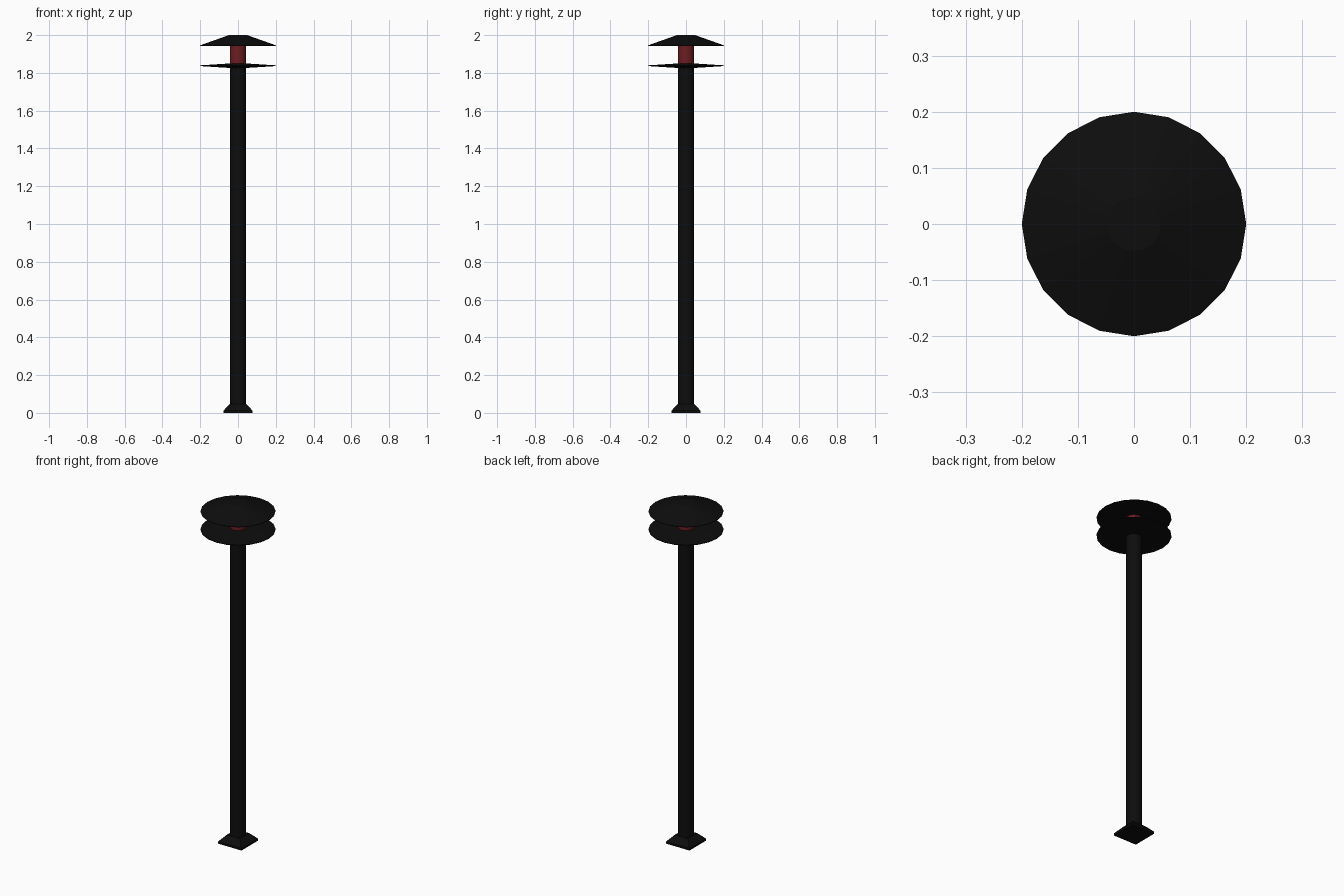
import bpy, bmesh, math

if "Cube" in bpy.data.objects:
    bpy.data.objects.remove(bpy.data.objects["Cube"])


def material(name, rgb):
    m = bpy.data.materials.new(name)
    m.diffuse_color = (*rgb, 1)
    m.use_nodes = True
    m.node_tree.nodes["Principled BSDF"].inputs["Base Color"].default_value = m.diffuse_color
    return m


BLACK = material("black_metal", (0.004, 0.004, 0.004))
RED = material("red_lens", (0.15, 0.012, 0.015))


def lathe(name, profile, mat, sides=20, turn=0.0, smooth=False):
    """Stack rings of (radius, z), skin them and close both ends."""
    bm = bmesh.new()
    rings = []
    for r, z in profile:
        rings.append([bm.verts.new((r * math.cos(turn + 2 * math.pi * i / sides),
                                    r * math.sin(turn + 2 * math.pi * i / sides), z))
                      for i in range(sides)])
    for a, b in zip(rings, rings[1:]):
        for i in range(sides):
            j = (i + 1) % sides
            bm.faces.new((a[i], a[j], b[j], b[i]))
    bm.faces.new(rings[0][::-1])
    bm.faces.new(rings[-1])
    me = bpy.data.meshes.new(name)
    bm.to_mesh(me)
    bm.free()
    me.materials.append(mat)
    ob = bpy.data.objects.new(name, me)
    bpy.context.collection.objects.link(ob)
    if smooth:
        bpy.ops.object.select_all(action='DESELECT')
        ob.select_set(True)
        bpy.context.view_layer.objects.active = ob
        bpy.ops.object.shade_smooth_by_angle(angle=math.radians(30))
    return ob


# Square foot with sloped shoulders
D = math.sqrt(2)
lathe("foot", [(0.076 * D, 0), (0.076 * D, 0.013), (0.043 * D, 0.048)],
      BLACK, sides=4, turn=math.pi / 4)
# Post
lathe("post", [(0.043, 0.04), (0.043, 1.845)], BLACK, smooth=True)
# Thin lower reflector disc, tapering to its rim
lathe("lower_disc", [(0.043, 1.826), (0.2, 1.836), (0.2, 1.840), (0.043, 1.850)], BLACK)
# Red lamp between the discs
lathe("lamp", [(0.043, 1.85), (0.043, 1.945)], RED, smooth=True)
# Conical cap with a flat top and underside
lathe("cap", [(0.2, 1.943), (0.2, 1.946), (0.048, 2.0)], BLACK)
